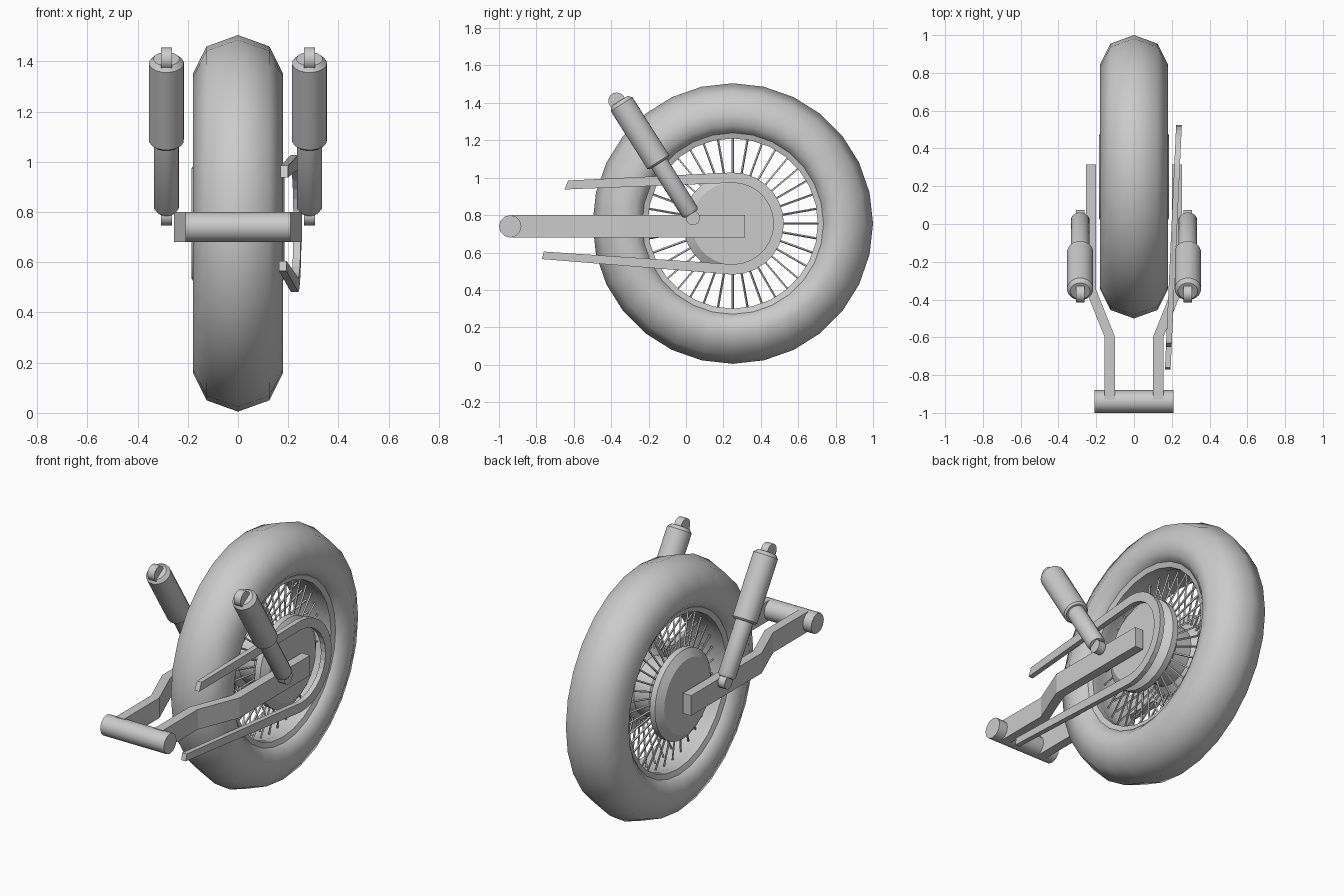
import bpy, bmesh
from math import radians, sin, cos, pi
from mathutils import Vector

cube = bpy.data.objects.get("Cube")
if cube:
    bpy.data.objects.remove(cube, do_unlink=True)

GREY = (0.6, 0.6, 0.6, 1)
mat = bpy.data.materials.new("plain grey")
mat.use_nodes = True
mat.diffuse_color = GREY
mat.node_tree.nodes["Principled BSDF"].inputs["Base Color"].default_value = GREY

AXLE = Vector((0, 0.25, 0.755))
X = Vector((1, 0, 0))


def finish(name, bm, angle=40):
    """Turn a bmesh into a shaded, coloured object."""
    bmesh.ops.remove_doubles(bm, verts=bm.verts, dist=1e-5)
    bmesh.ops.recalc_face_normals(bm, faces=bm.faces)
    mesh = bpy.data.meshes.new(name)
    bm.to_mesh(mesh)
    bm.free()
    mesh.materials.append(mat)
    ob = bpy.data.objects.new(name, mesh)
    bpy.context.collection.objects.link(ob)
    bpy.ops.object.select_all(action='DESELECT')
    ob.select_set(True)
    bpy.context.view_layer.objects.active = ob
    if angle:
        bpy.ops.object.shade_smooth_by_angle(angle=radians(angle))
    return ob


def lathe(bm, profile, origin, axis, steps, closed=False):
    """Revolve (distance along axis, radius) points around an axis."""
    turn = X.rotation_difference(axis)
    rings = []
    for i in range(steps):
        a = 2 * pi * i / steps
        rings.append([bm.verts.new(origin + turn @ Vector((d, r * sin(a), r * cos(a))))
                      for d, r in profile])
    n = len(profile)
    for i in range(steps):
        p, q = rings[i], rings[(i + 1) % steps]
        for j in range(n if closed else n - 1):
            k = (j + 1) % n
            bm.faces.new((p[j], p[k], q[k], q[j]))


def turned(name, profile, origin, axis=X, steps=16, closed=False, angle=40):
    bm = bmesh.new()
    lathe(bm, profile, Vector(origin), axis, steps, closed)
    return finish(name, bm, angle)


def rod(length, r):
    return [(0, 0), (0, r), (length, r), (length, 0)]


def prism(name, points, depth):
    """Extrude a flat outline along a vector."""
    bm = bmesh.new()
    face = bm.faces.new([bm.verts.new(p) for p in points])
    new = bmesh.ops.extrude_face_region(bm, geom=[face])["geom"]
    bmesh.ops.translate(bm, vec=depth, verts=[v for v in new if isinstance(v, bmesh.types.BMVert)])
    return finish(name, bm, 0)


# Tyre with rounded shoulders and a rim channel inside
half = [(0.125, 0.705), (0.18, 0.595), (0.165, 0.525), (0.125, 0.48)]
section = [(0, 0.75)] + half + [(-x, r) for x, r in reversed(half)]
turned("tyre", section, AXLE, steps=28, closed=True, angle=65)
lip = [(0.13, 0.485), (0.12, 0.455), (0.08, 0.455), (0.05, 0.465)]
turned("rim", lip + [(-x, r) for x, r in reversed(lip)], AXLE, steps=28, closed=True, angle=30)

# Hub with a chamfered drum on each side
drum = [(0.185, 0), (0.185, 0.22), (0.155, 0.265), (0.12, 0.265), (0.11, 0.225), (0.05, 0.17)]
turned("hub", drum + [(-x, r) for x, r in reversed(drum)], AXLE, steps=28, angle=30)

# Spokes
bm = bmesh.new()
for side in (1, -1):
    for i in range(36):
        a = 2 * pi * i / 36
        out = Vector((0, sin(a), cos(a)))
        start = AXLE + out * 0.18 + X * side * 0.09
        end = AXLE + out * 0.46 + X * side * 0.03
        lathe(bm, rod((end - start).length, 0.006), start, (end - start).normalized(), 4)
finish("spokes", bm, 0)

# Swing arms and their pivot tube
path = [(-0.93, 0.1275), (-0.6, 0.1275), (-0.35, 0.2275), (0.315, 0.2275)]
for side, label in ((1, "left"), (-1, "right")):
    outline = [(side * (x + 0.0275), y, 0.68) for y, x in path]
    outline += [(side * (x - 0.0275), y, 0.68) for y, x in reversed(path)]
    prism(label + "_swing_arm", outline, Vector((0, 0, 0.12)))
turned("pivot_tube", rod(0.42, 0.06), (-0.21, -0.94, 0.74), steps=12)

# Chain band looping round the hub, slightly skewed towards the pivot
def loop(radius):
    arc = [radians(90 - 180 * i / 14) for i in range(15)]
    return [(AXLE.y + radius * cos(a), AXLE.z + radius * sin(a)) for a in arc]


band = [(-0.63, 0.985)] + loop(0.273) + [(-0.77, 0.605 - 0.04)]
band += [(-0.76, 0.605)] + loop(0.218)[::-1] + [(-0.65, 0.937)]
prism("chain_band", [(0.199 + 0.046 * y, y, z) for y, z in band], Vector((0.03, 0, 0)))

# Shock absorbers: wide sleeve, thinner rod and an eye at each end
down = Vector((0, 0.535, -0.845)).normalized()
sleeve = [(0, 0), (0, 0.052), (0.02, 0.07), (0.385, 0.07), (0.395, 0.06), (0.395, 0.05),
          (0.7, 0.05), (0.715, 0.04), (0.715, 0)]
for side, label in ((1, "left"), (-1, "right")):
    x = side * 0.285
    turned(label + "_shock", sleeve, (x, -0.355, 1.41), down, steps=16, angle=35)
    turned(label + "_shock_top_eye", rod(0.045, 0.046), (x - 0.0225, -0.37, 1.41), steps=14)
    turned(label + "_shock_bottom_eye", rod(0.045, 0.038), (x - 0.0225, 0.037, 0.785), steps=14)
